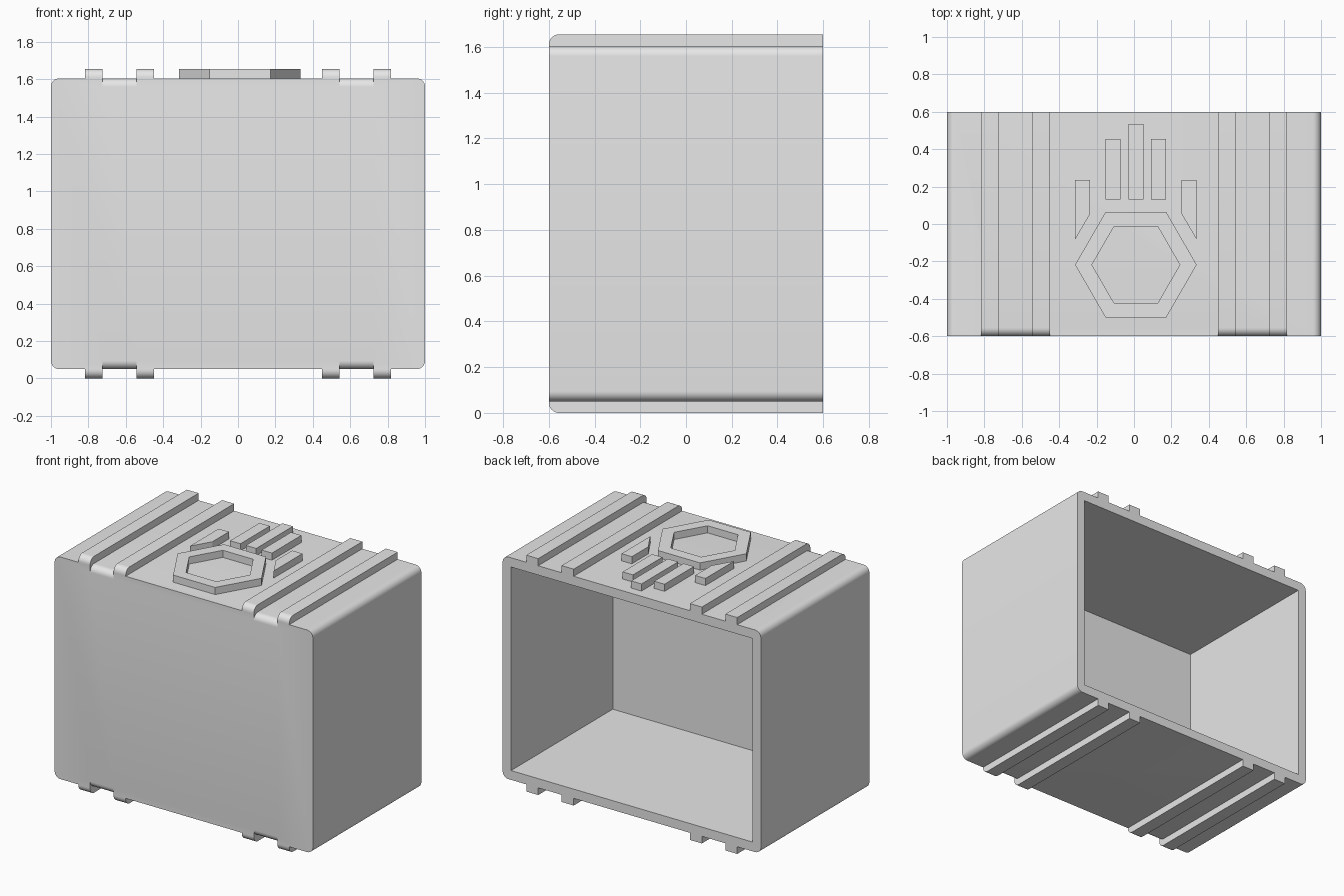
import bpy, bmesh
from math import sin, cos, pi, radians
from mathutils import Vector

cube = bpy.data.objects.get("Cube")
if cube:
    bpy.data.objects.remove(cube, do_unlink=True)

GREY = (0.8, 0.8, 0.8, 1.0)
mat = bpy.data.materials.new("light grey")
mat.use_nodes = True
mat.diffuse_color = GREY
mat.node_tree.nodes["Principled BSDF"].inputs["Base Color"].default_value = GREY

# Main sizes
HALF_W, HALF_D = 1.0, 0.6
BOTTOM, TOP = 0.05, 1.605
RAISE, RADIUS = 0.05, 0.045
WALL, FRONT_WALL = 0.065, 0.075
MID = (BOTTOM + TOP) / 2
RIBS = ((0.45, 0.543), (0.725, 0.817))

AXES = {  # profile (u, v) and extrusion distance w to space
    "x": lambda u, v, w: (w, u, v),
    "y": lambda u, v, w: (u, w, v),
    "z": lambda u, v, w: (u, v, w),
}


def arc(cx, cy, r, start, end, steps=8):
    angles = [radians(start + (end - start) * i / steps) for i in range(steps + 1)]
    return [(cx + r * cos(a), cy + r * sin(a)) for a in angles]


def prism(name, profile, axis, a, b):
    """Extrude a closed 2D profile along an axis from a to b."""
    place = AXES[axis]
    bm = bmesh.new()
    face = bm.faces.new([bm.verts.new(place(u, v, a)) for u, v in profile])
    new = bmesh.ops.extrude_face_region(bm, geom=[face])["geom"]
    bmesh.ops.translate(bm, vec=Vector(place(0, 0, b - a)),
                        verts=[g for g in new if isinstance(g, bmesh.types.BMVert)])
    bmesh.ops.recalc_face_normals(bm, faces=bm.faces)
    mesh = bpy.data.meshes.new(name)
    bm.to_mesh(mesh)
    bm.free()
    mesh.materials.append(mat)
    obj = bpy.data.objects.new(name, mesh)
    bpy.context.collection.objects.link(obj)
    return obj


def select(obj):
    bpy.ops.object.select_all(action="DESELECT")
    obj.select_set(True)
    bpy.context.view_layer.objects.active = obj


def cut(obj, cutter):
    cutter.hide_render = True
    mod = obj.modifiers.new("cut", "BOOLEAN")
    mod.operation, mod.solver, mod.object = "DIFFERENCE", "EXACT", cutter
    select(obj)
    bpy.ops.object.modifier_apply(modifier=mod.name)
    bpy.data.objects.remove(cutter, do_unlink=True)


def smooth(obj):
    select(obj)
    bpy.ops.object.shade_smooth_by_angle(angle=radians(30))


def rect(x0, x1, y0, y1):
    return [(x0, y0), (x1, y0), (x1, y1), (x0, y1)]


def flip(profile, vertical):
    """Mirror a side profile to the underside when vertical is -1."""
    return [(u, MID + vertical * (v - MID)) for u, v in profile]


# Case shell: rounded cross-section, open at the back
ix, r = HALF_W - RADIUS, RADIUS
section = (arc(ix, TOP - r, r, 0, 90) + arc(-ix, TOP - r, r, 90, 180)
           + arc(-ix, BOTTOM + r, r, 180, 270) + arc(ix, BOTTOM + r, r, 270, 360))
shell = prism("case_shell", section, "y", -HALF_D, HALF_D)
inner = HALF_W - WALL
cut(shell, prism("cavity_cutter", rect(-inner, inner, BOTTOM + WALL, TOP - WALL),
                 "y", -HALF_D + FRONT_WALL, HALF_D + 0.1))

# Rounded front edge in the strap channels, and the ribs beside them
corner = arc(-HALF_D + r, TOP - r, r, 90, 180)
channel = corner + [(-HALF_D - 0.1, TOP - r), (-HALF_D - 0.1, TOP + 0.1),
                    (-HALF_D + r, TOP + 0.1)]
crest = TOP + RAISE
rib = ([(HALF_D, TOP), (HALF_D, crest)]
       + arc(-HALF_D + r, crest - r, r, 90, 180) + [(-HALF_D, TOP)])
for side, side_name in ((1, "left"), (-1, "right")):
    for vertical, level in ((1, "top"), (-1, "bottom")):
        cut(shell, prism("channel_cutter", flip(channel, vertical), "x",
                         side * RIBS[0][1], side * RIBS[1][0]))
        for (x0, x1), place in zip(RIBS, ("inner", "outer")):
            smooth(prism(f"{level}_{side_name}_{place}_rib", flip(rib, vertical),
                         "x", side * x0, side * x1))
smooth(shell)

# Raised hexagon ring on the lid
CX, CY = 0.01, -0.218


def hexagon(radius):
    return arc(CX, CY, radius, 0, 300, 5)


ring = prism("hexagon_ring", hexagon(0.325), "z", TOP, crest)
cut(ring, prism("ring_cutter", hexagon(0.235), "z", TOP - 0.1, crest + 0.1))

# Raised bars fanning behind the ring
prism("middle_bar", rect(CX - 0.04, CX + 0.04, 0.13, 0.535), "z", TOP, crest)
for side, side_name in ((1, "left"), (-1, "right")):
    prism(f"{side_name}_bar", rect(CX + side * 0.082, CX + side * 0.162, 0.13, 0.455),
          "z", TOP, crest)
    near, far = CX + side * 0.245, CX + side * 0.325
    prism(f"{side_name}_slanted_bar",
          [(near, 0.235), (near, 0.053), (far, -0.083), (far, 0.235)], "z", TOP, crest)
